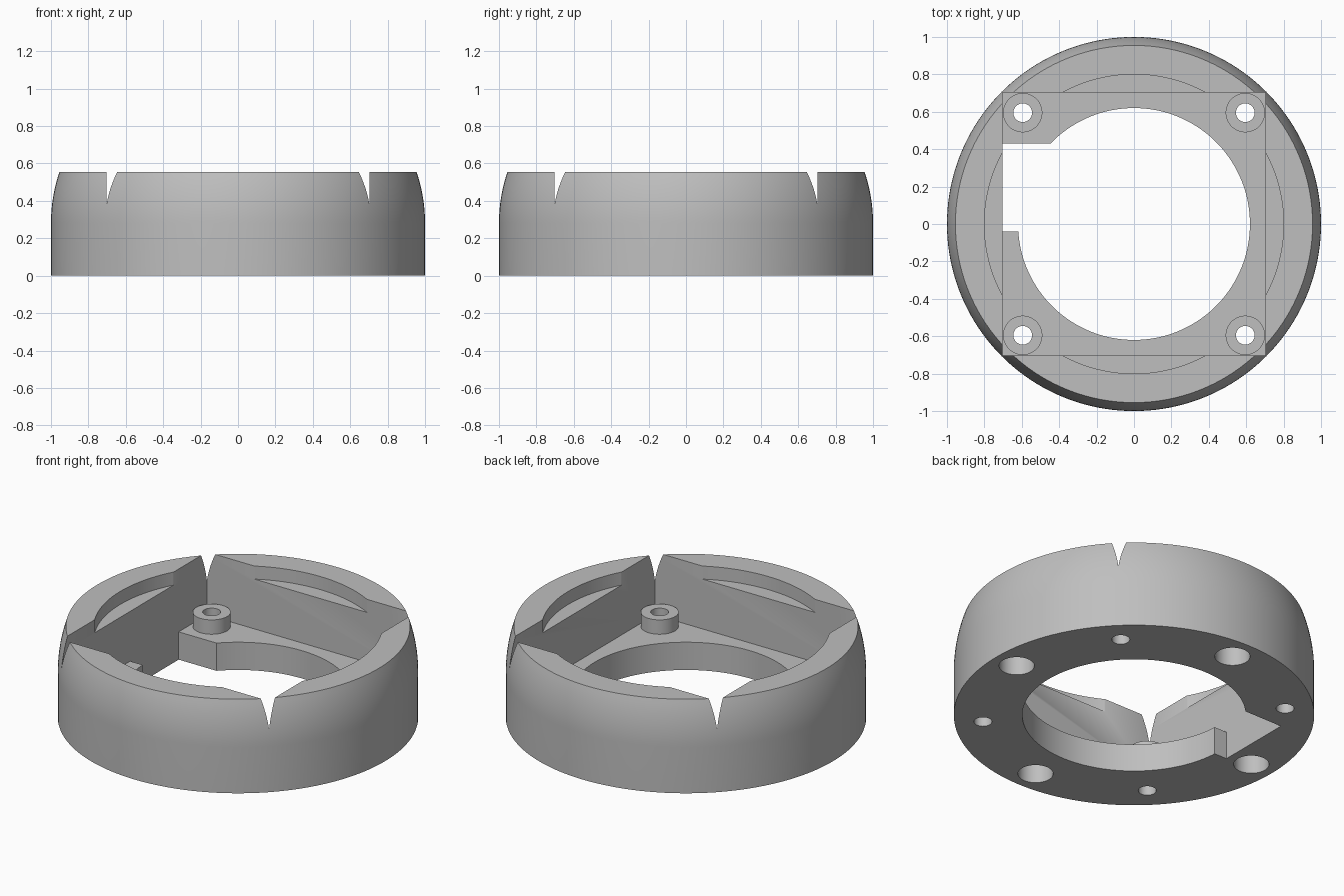
import bpy
import bmesh
from math import sqrt, radians

default = bpy.data.objects.get("Cube")
if default:
    bpy.data.objects.remove(default, do_unlink=True)

TOP, FLOOR, SHOULDER = 0.555, 0.17, 0.28
LEDGE, BOSS_TOP = 0.475, 0.258
HALF = 0.703        # half width of the square pocket
BULGE = 0.86        # radius of the rounded upper wall
SCREW = 0.595       # screw position on both axes

grey = bpy.data.materials.new("plain grey")
grey.use_nodes = True
colour = (0.52, 0.52, 0.52, 1)
grey.diffuse_color = colour
grey.node_tree.nodes["Principled BSDF"].inputs["Base Color"].default_value = colour


def finish(bm, name):
    mesh = bpy.data.meshes.new(name)
    bmesh.ops.recalc_face_normals(bm, faces=bm.faces)
    bm.to_mesh(mesh)
    bm.free()
    mesh.materials.append(grey)
    obj = bpy.data.objects.new(name, mesh)
    bpy.context.collection.objects.link(obj)
    return obj


def lathe(name, profile, x=0, y=0, sides=48):
    """Closed solid of revolution from (radius, height) points."""
    bm = bmesh.new()
    rings = []
    for r, z in profile:
        ring = bmesh.ops.create_circle(bm, segments=sides, radius=r)["verts"]
        for v in ring:
            v.co.x += x
            v.co.y += y
            v.co.z = z
        rings.append(ring)
    for a, b in zip(rings, rings[1:]):
        for i in range(sides):
            j = (i + 1) % sides
            bm.faces.new((a[i], a[j], b[j], b[i]))
    bm.faces.new(rings[0])
    bm.faces.new(rings[-1])
    return finish(bm, name)


def cylinder(name, r, z0, z1, x=0, y=0, sides=48):
    return lathe(name, [(r, z0), (r, z1)], x, y, sides)


def box(name, low, high):
    bm = bmesh.new()
    bmesh.ops.create_cube(bm, size=1)
    for v in bm.verts:
        v.co = [a + (c + 0.5) * (b - a) for a, b, c in zip(low, high, v.co)]
    return finish(bm, name)


def combine(target, tool, operation="DIFFERENCE"):
    tool.hide_render = True
    mod = target.modifiers.new(tool.name, "BOOLEAN")
    mod.operation = operation
    mod.solver = "EXACT"
    mod.object = tool
    bpy.context.view_layer.objects.active = target
    bpy.ops.object.modifier_apply(modifier=mod.name)
    bpy.data.objects.remove(tool, do_unlink=True)


# Outer body: straight wall, then a rounded inward shoulder
steps = 10
profile = [(1, 0)]
for i in range(steps + 1):
    h = (TOP - SHOULDER) * i / steps
    profile.append((1 - BULGE + sqrt(BULGE ** 2 - h ** 2), SHOULDER + h))
body = lathe("ring_housing", profile, sides=160)

# Square pocket, round top recess, central opening and side notch
combine(body, box("pocket", (-HALF, -HALF, FLOOR), (HALF, HALF, 1)))
combine(body, cylinder("recess", 0.8, LEDGE, 1, sides=128))
combine(body, cylinder("opening", 0.62, -0.5, 0.9, sides=128))
combine(body, box("notch", (-HALF, -0.04, -0.5), (-0.3, 0.43, 0.4)))

# Screw bosses with through holes
for x in (-SCREW, SCREW):
    for y in (-SCREW, SCREW):
        combine(body, cylinder("boss", 0.105, FLOOR - 0.05, BOSS_TOP, x, y), "UNION")
        combine(body, cylinder("screw_hole", 0.05, -0.5, 0.9, x, y))

# Blind round sockets in the underside
for x, y in ((0.85, 0), (-0.85, 0), (0, 0.85), (0, -0.85)):
    combine(body, cylinder("socket", 0.098, -0.5, 0.2, x, y))

bpy.ops.object.select_all(action="DESELECT")
body.select_set(True)
bpy.context.view_layer.objects.active = body
bpy.ops.object.shade_smooth_by_angle(angle=radians(30))
